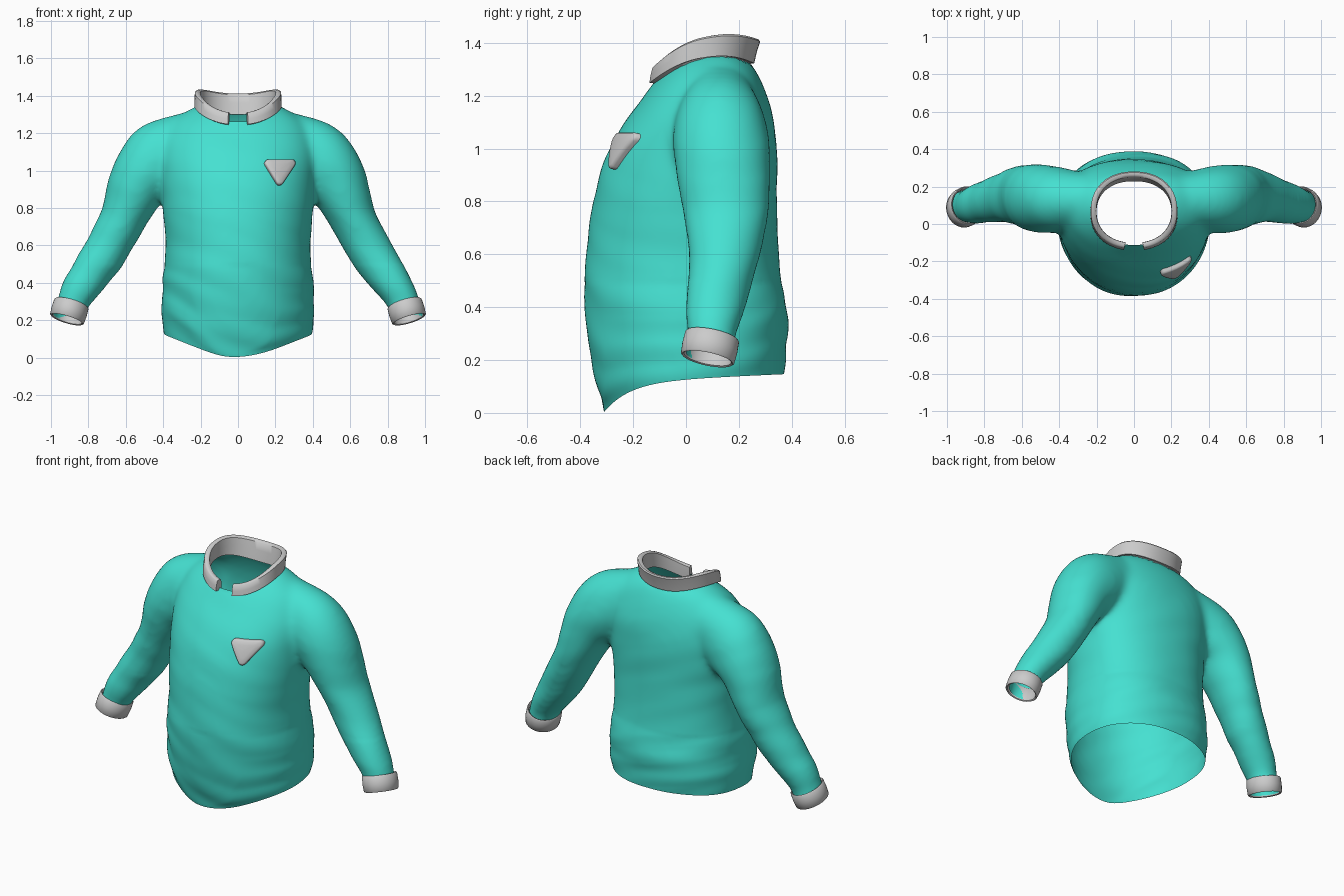
import bpy, bmesh, math
from mathutils import Vector, noise
from mathutils.bvhtree import BVHTree

if "Cube" in bpy.data.objects:
    bpy.data.objects.remove(bpy.data.objects["Cube"])

TAU = 2 * math.pi
teal = bpy.data.materials.new("teal_fabric")
teal.diffuse_color = (0.06, 0.75, 0.64, 1)
teal.use_nodes = True
teal.node_tree.nodes["Principled BSDF"].inputs["Base Color"].default_value = teal.diffuse_color


def loft(bm, rings, cap=False, close=False):
    """Skin a list of closed rings; optionally cap the ends or join last to first."""
    vs = [[bm.verts.new(p) for p in r] for r in rings]
    n = len(vs[0])
    pairs = list(zip(vs, vs[1:])) + ([(vs[-1], vs[0])] if close else [])
    for a, b in pairs:
        for i in range(n):
            j = (i + 1) % n
            bm.faces.new((a[i], a[j], b[j], b[i]))
    if cap:
        bm.faces.new(vs[0][::-1])
        bm.faces.new(vs[-1])


def make(name, bm, mat=None, angle=None):
    bmesh.ops.recalc_face_normals(bm, faces=bm.faces)
    me = bpy.data.meshes.new(name)
    bm.to_mesh(me)
    bm.free()
    ob = bpy.data.objects.new(name, me)
    bpy.context.collection.objects.link(ob)
    if mat:
        me.materials.append(mat)
    bpy.ops.object.select_all(action='DESELECT')
    ob.select_set(True)
    bpy.context.view_layer.objects.active = ob
    if angle:
        bpy.ops.object.shade_smooth_by_angle(angle=math.radians(angle))
    return ob


def power(v, e):
    return math.copysign(abs(v) ** e, v)


def interp(table, t):
    """Catmull-Rom through rows of a table."""
    i = min(int(t), len(table) - 2)
    f = t - i
    p = [table[max(0, min(len(table) - 1, i + k))] for k in (-1, 0, 1, 2)]
    return [0.5 * (2 * b + (c - a) * f + (2 * a - 5 * b + 4 * c - d) * f * f
                   + (3 * b - a - 3 * c + d) * f ** 3) for a, b, c, d in zip(*p)]


# Torso: height, half width, front y, back y
TORSO = [(-0.08, .385, -.28, .36), (0, .395, -.31, .37), (.15, .408, -.35, .382),
         (.3, .405, -.373, .386), (.45, .398, -.388, .368), (.6, .388, -.378, .35),
         (.8, .402, -.352, .345), (.95, .415, -.31, .345), (1.08, .42, -.245, .337),
         (1.18, .40, -.175, .312), (1.26, .35, -.115, .283), (1.32, .27, -.05, .247),
         (1.355, .2, .03, .2)]
bm = bmesh.new()
rings = []
for s in range((len(TORSO) - 1) * 3 + 1):
    z, rx, yf, yb = interp(TORSO, s / 3)
    cy = .02 + .08 * max(0, min(1, (z - .8) / .5))
    ring = []
    for k in range(64):
        c, sn = math.cos(k * TAU / 64), math.sin(k * TAU / 64)
        y = cy + (yb - cy) * power(sn, .8) if sn > 0 else cy + (cy - yf) * sn
        ring.append((rx * power(c, .92), y, z))
    rings.append(ring)
loft(bm, rings, cap=True)

# Sleeves: centre x, y, z, half width across, half depth in y
SLEEVE = [(.13, .125, 1.20, .14, .13), (.28, .128, 1.135, .175, .15), (.42, .13, 1.06, .2, .178),
          (.525, .137, .945, .165, .182), (.615, .152, .74, .126, .159), (.72, .138, .55, .118, .129),
          (.83, .108, .39, .1, .108), (.886, .094, .285, .086, .092), (.922, .082, .15, .086, .092)]
for side in (1, -1):
    rings = []
    N = (len(SLEEVE) - 1) * 4
    for s in range(N + 1):
        x, y, z, w, d = interp(SLEEVE, s / 4)
        a, b = (interp(SLEEVE, max(0, min(N, s + e)) / 4) for e in (-1, 1))
        t = Vector((b[0] - a[0], 0, b[2] - a[2])).normalized()
        u = Vector((-t.z, 0, t.x))
        ring = []
        for k in range(40):
            p = Vector((x, y, z)) + u * w * math.cos(k * TAU / 40)
            p.y += d * math.sin(k * TAU / 40)
            ring.append((side * p.x, p.y, p.z))
        rings.append(ring)
    loft(bm, rings, cap=True)

# Fuse torso and sleeves into one soft skin
raw = make("body_volume", bm)
m = raw.modifiers.new("fuse", 'REMESH')
m.mode, m.voxel_size = 'VOXEL', 0.016
m = raw.modifiers.new("soften", 'SMOOTH')
m.factor, m.iterations = 0.5, 20
bm = bmesh.new()
bm.from_object(raw, bpy.context.evaluated_depsgraph_get())
bpy.data.objects.remove(raw)

# Light fabric folds, strongest near the hem
bm.normal_update()
moves = [(v, v.normal * (.007 if v.co.z < .5 else .004) *
          noise.noise(Vector((v.co.x * 3, v.co.y * 3, v.co.z * 9 + v.co.x * 3)))) for v in bm.verts]
for v, d in moves:
    v.co += d


def cut(co, no, test):
    verts = {v for v in bm.verts if test(v.co)}
    geom = list(verts) + [e for e in bm.edges if all(v in verts for v in e.verts)] \
        + [f for f in bm.faces if all(v in verts for v in f.verts)]
    bmesh.ops.bisect_plane(bm, geom=geom, plane_co=co, plane_no=no, clear_outer=True)


# Open the hem and the wrists
CUFF_C, CUFF_N = Vector((.903, .09, .246)), Vector((.28, -.2, -.93)).normalized()
cut((0, 0, 0.002), (0, 0, -1), lambda c: abs(c.x) < .5 and c.z < .15)
for side in (1, -1):
    flip = Vector((side, 1, 1))
    cut((CUFF_C + CUFF_N * .036) * flip, CUFF_N * flip, lambda c: c.x * side > .7 and c.z < .4)

# Curved hem: low in front, higher at the sides and back
front = min(v.co.y for v in bm.verts if v.co.z < .01)
for v in bm.verts:
    if abs(v.co.x) < .5 and v.co.z < .5:
        t = max(0, min(1, (v.co.y - front) / .68))
        v.co.z += (.115 * (1 - math.exp(-7 * t)) + .03 * t) * (1 - v.co.z / .5)

# Neck opening, with its rim snapped to an oval
NY, NX, NR = .067, .212, .18
bmesh.ops.delete(bm, context='FACES', geom=[
    f for f in bm.faces if f.calc_center_median().z > 1.1 and
    (f.calc_center_median().x / NX) ** 2 + ((f.calc_center_median().y - NY) / NR) ** 2 < 1])
for v in bm.verts:
    if v.is_boundary and v.co.z > 1.1:
        r = math.hypot(v.co.x / NX, (v.co.y - NY) / NR)
        v.co.x, v.co.y = v.co.x / r, NY + (v.co.y - NY) / r
tree = BVHTree.FromBMesh(bm)
make("shirt_body", bm, teal, 80)

# Cuffs: rounded bands; profile of (radius offset, distance along axis)
BAND = [(0, -.042), (.008, -.049), (.013, -.043), (.015, 0), (.012, .04), (.007, .045), (0, .041)]
for side, name in ((1, "left_cuff"), (-1, "right_cuff")):
    bm = bmesh.new()
    u = Vector((0, 1, 0)).cross(CUFF_N).normalized()
    w = CUFF_N.cross(u)
    rings = []
    for off, h in BAND:
        ring = []
        for k in range(40):
            a = k * TAU / 40
            p = CUFF_C + CUFF_N * h + u * (.082 + off) * math.cos(a) + w * (.091 + off) * math.sin(a)
            ring.append((side * p.x, p.y, p.z))
        rings.append(ring)
    loft(bm, rings, close=True)
    make(name, bm, angle=50)


# Collar: stand and folded flap swept round the neck, split at the front
def bend(front, mid, back, c):
    return mid + (front - back) / 2 * c + ((front + back) / 2 - mid) * c * c


bm = bmesh.new()
rings = []
for s in range(65):
    a = .19 + (TAU - .38) * s / 64
    c, sn = math.cos(a), math.sin(a)
    base, top = bend(1.238, 1.335, 1.312, c), bend(1.308, 1.422, 1.412, c)
    low = .033 + .008 * c
    prof = [(-.12, .0), (.5, .0), (.93, .002), (1.0, .012), (1.0, .024), (.93, .031),
            (.5, .032 + .006 * c), (.1, low), (.1, low - .012), (-.12, .009)]
    ring = []
    for k, off in prof:
        rx = .2 + off
        yc = .065 + .006 * k
        ry = .166 + off + (.014 * k if c < 0 else .004 * k)
        ring.append((rx * power(sn, .9), yc - ry * power(c, .9), base + (top - base) * k))
    rings.append(ring)
loft(bm, rings, cap=True)
make("collar", bm, angle=45)

# Chest patch: rounded triangle laid on the chest surface
CORNERS = [Vector((.16, 1.037)), Vector((.22, .94)), Vector((.284, 1.037))]
outline = []
for i, q in enumerate(CORNERS):
    start = (math.pi / 2, math.pi * 1.19, math.pi * 1.81)[i]
    end = (math.pi * 1.19, math.pi * 1.81, math.pi * 2.5)[i]
    for k in range(7):
        a = start + (end - start) * k / 6
        outline.append(q + .02 * Vector((math.cos(a), math.sin(a))))
    nxt = CORNERS[(i + 1) % 3]
    e = .02 * Vector((math.cos(end), math.sin(end)))
    outline += [q.lerp(nxt, f) + e for f in (.25, .5, .75)]
mid = sum(outline, Vector((0, 0))) / len(outline)
bm = bmesh.new()
rings = []
for scale, lift in ((.9, -.006), (1, -.004), (1, .016), (.95, .024), (.85, .027), (.5, .028), (.1, .028)):
    ring = []
    for p in outline:
        q = mid + (p - mid) * scale
        hit, nor, _, _ = tree.ray_cast(Vector((q.x, -2, q.y)), Vector((0, 1, 0)))
        ring.append(hit + Vector((.25, -.9, .2)) * lift)
    rings.append(ring)
loft(bm, rings, cap=True)
make("chest_patch", bm, angle=50)
